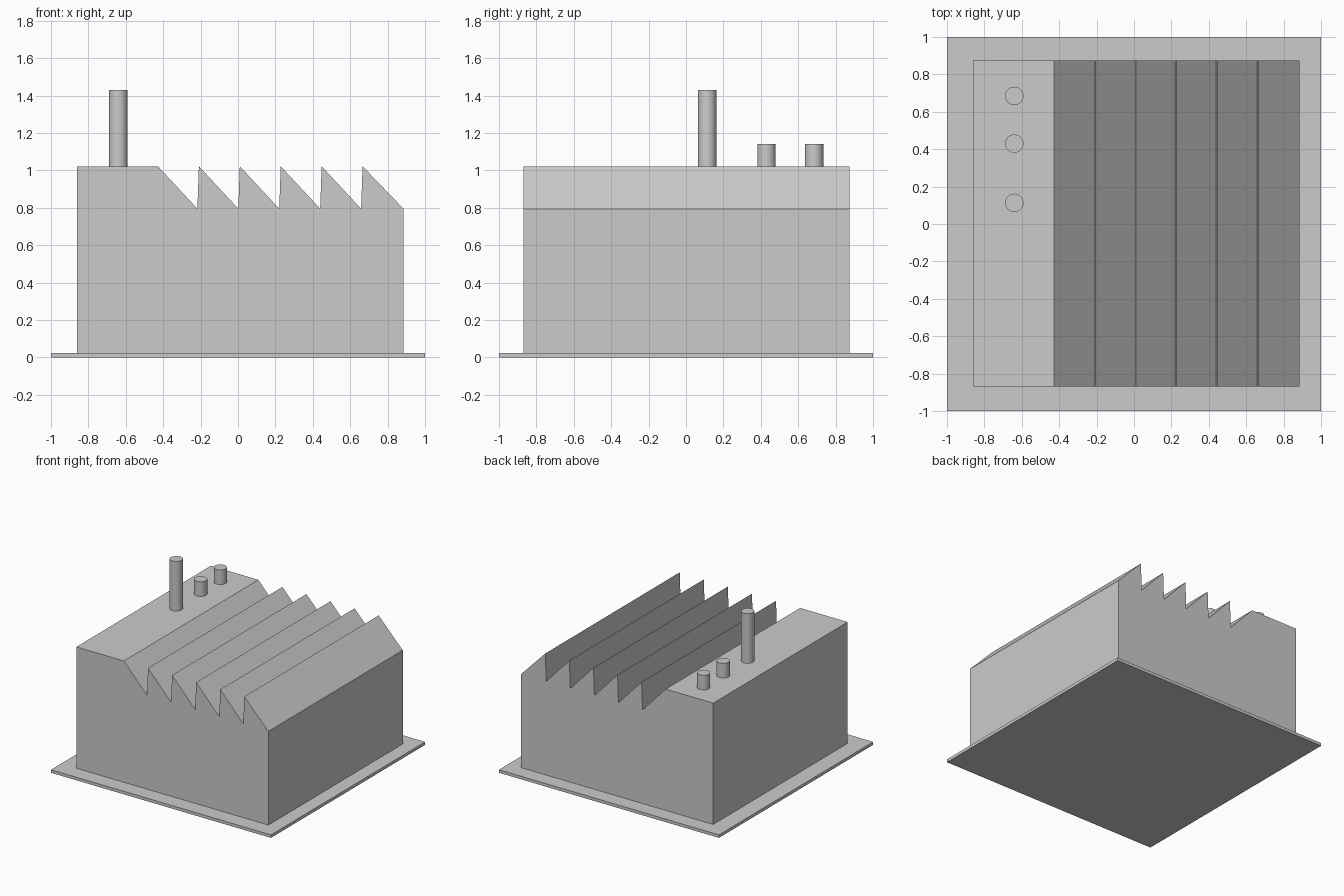
import bpy, bmesh, math

if "Cube" in bpy.data.objects:
    bpy.data.objects.remove(bpy.data.objects["Cube"])


def prism(name, profile, y0, y1):
    """Extrude an x-z profile along y."""
    bm = bmesh.new()
    face = bm.faces.new([bm.verts.new((x, y0, z)) for x, z in profile])
    res = bmesh.ops.extrude_face_region(bm, geom=[face])
    verts = [g for g in res["geom"] if isinstance(g, bmesh.types.BMVert)]
    bmesh.ops.translate(bm, verts=verts, vec=(0, y1 - y0, 0))
    bmesh.ops.recalc_face_normals(bm, faces=bm.faces)
    mesh = bpy.data.meshes.new(name)
    bm.to_mesh(mesh)
    bm.free()
    obj = bpy.data.objects.new(name, mesh)
    bpy.context.collection.objects.link(obj)
    return obj


def chimney(name, y, top):
    bottom = 1.015
    bpy.ops.mesh.primitive_cylinder_add(
        vertices=32, radius=0.049, depth=top - bottom,
        location=(-0.64, y, (top + bottom) / 2))
    bpy.context.object.name = name
    bpy.ops.object.shade_smooth_by_angle(angle=math.radians(30))


# Thin base slab
prism("base_slab", [(-1, 0), (1, 0), (1, 0.025), (-1, 0.025)], -1, 1)

# Factory hall: flat roof on the left, six sawtooth ridges on the right
LEFT, RIGHT, TOP, VALLEY = -0.86, 0.885, 1.022, 0.795
FIRST, TEETH, LEAN = -0.428, 6, 0.008
pitch = (RIGHT - FIRST) / TEETH
profile = [(LEFT, 0.025), (LEFT, TOP), (FIRST, TOP)]
for i in range(1, TEETH):
    x = FIRST + i * pitch
    profile += [(x - LEAN, VALLEY), (x, TOP)]
profile += [(RIGHT, VALLEY), (RIGHT, 0.025)]
prism("factory_hall", profile, -0.87, 0.875)

# One tall and two short chimneys
chimney("tall_chimney", 0.113, 1.43)
chimney("short_chimney_front", 0.43, 1.142)
chimney("short_chimney_back", 0.685, 1.142)
